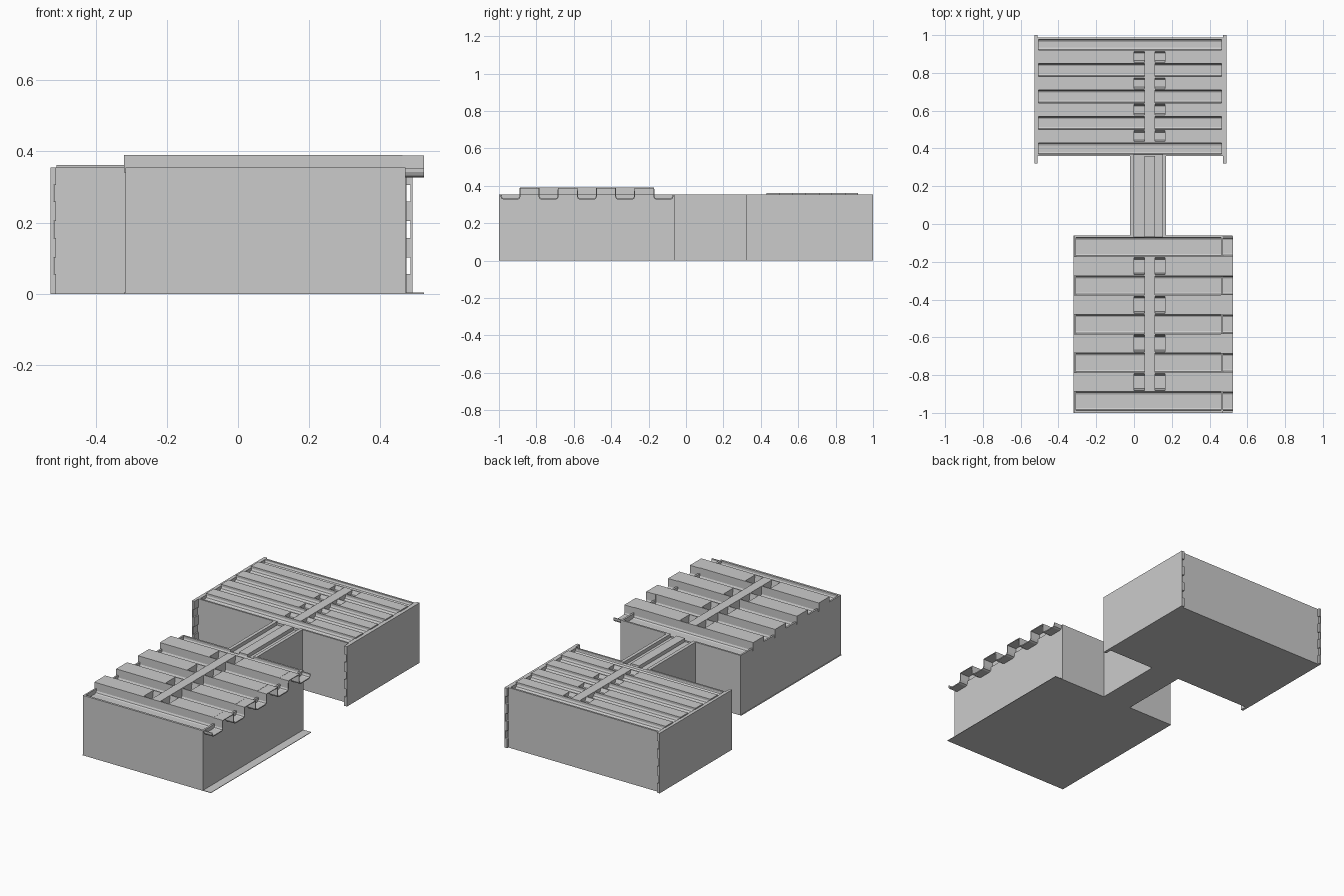
import bpy, bmesh

cube = bpy.data.objects.get("Cube")
if cube:
    bpy.data.objects.remove(cube, do_unlink=True)

grey = bpy.data.materials.new("plain_grey")
grey.use_nodes = True
grey.diffuse_color = (0.6, 0.6, 0.6, 1)
grey.node_tree.nodes["Principled BSDF"].inputs["Base Color"].default_value = (0.6, 0.6, 0.6, 1)


def finish(name, bm):
    bmesh.ops.recalc_face_normals(bm, faces=bm.faces)
    mesh = bpy.data.meshes.new(name)
    bm.to_mesh(mesh)
    bm.free()
    mesh.materials.append(grey)
    obj = bpy.data.objects.new(name, mesh)
    bpy.context.collection.objects.link(obj)
    return obj


def prism(name, outline, x0, x1, closed=True):
    """Extrude a (y, z) outline along x, as a solid or as an open strip."""
    bm = bmesh.new()
    a = [bm.verts.new((x0, y, z)) for y, z in outline]
    b = [bm.verts.new((x1, y, z)) for y, z in outline]
    n = len(outline)
    for i in range(n if closed else n - 1):
        j = (i + 1) % n
        bm.faces.new((a[i], a[j], b[j], b[i]))
    if closed:
        bm.faces.new(a)
        bm.faces.new(b)
    return finish(name, bm)


def box(name, x0, x1, y0, y1, z0, z1):
    return prism(name, [(y0, z0), (y1, z0), (y1, z1), (y0, z1)], x0, x1)


def corrugation(ys, low, high, pitted=False):
    """Alternate rounded valleys and flat ridges; pits replace the ridges by the spine."""
    pts = []
    for i, (y0, y1) in enumerate(zip(ys, ys[1:])):
        if i % 2 == 0:
            pts += [(y0, low + 0.014), (y0 + 0.005, low + 0.004), (y0 + 0.014, low),
                    (y1 - 0.014, low), (y1 - 0.005, low + 0.004), (y1, low + 0.014)]
        elif pitted:
            pts += [(y0, high), (y0 + 0.006, high), (y0 + 0.016, low + 0.005),
                    (y1 - 0.016, low + 0.005), (y1 - 0.006, high), (y1, high)]
        else:
            pts += [(y0, high), (y1, high)]
    return pts


def rows(start, end, first, last):
    """Row limits: narrow end valleys with seven even rows between."""
    return [start] + [first + (last - first) * i / 7 for i in range(8)] + [end]


SPINE = (0.055, 0.11)
TUNNEL = (-0.02, 0.17)
RIM = 0.355


def block(name, x0, x1, ys, low, high):
    """Solid body whose top carries the corrugated roof, pits and spine."""
    for part, a, b, pitted in (("right_body", x0, 0, False), ("right_pits", 0, SPINE[0], True),
                               ("middle_body", *SPINE, False),
                               ("left_pits", SPINE[1], 0.165, True),
                               ("left_body", 0.165, x1, False)):
        top = corrugation(ys, low, high, pitted)
        prism(f"{name}_{part}", top + [(ys[-1], 0), (ys[0], 0)], a, b)
    box(f"{name}_spine", *SPINE, ys[1], ys[-2], low - 0.01, high)


def split_wall(name, x0, x1, y0, y1):
    """Wall with an opening above the floor where the connector joins."""
    box(name + "_right", x0, 0, y0, y1, 0, RIM)
    box(name + "_left", 0.15, x1, y0, y1, 0, RIM)


# Front block
front_rows = rows(-0.988, -0.07, -0.888, -0.172)
block("front", -0.31, 0.462, front_rows, 0.329, 0.39)
box("front_end_wall", -0.315, 0.47, -1.0, -0.987, 0, RIM)
box("front_right_wall", -0.316, -0.306, -0.999, -0.061, 0, RIM)
box("front_left_wall", 0.46, 0.471, -0.999, -0.061, 0, RIM)
split_wall("front_inner_wall", -0.315, 0.47, -0.071, -0.06)
for i in range(1, 9, 2):
    box(f"front_ridge_end_{i}", -0.32, -0.305, front_rows[i], front_rows[i + 1], 0.34, 0.39)
box("front_floor_plate", -0.32, 0.522, -1.0, -0.06, 0, 0.003)

# Overhanging corrugated sheet along the left edge of the front block
strip = corrugation(front_rows, 0.329, 0.387)
strip = [(front_rows[0], 0.352)] + strip + [(front_rows[-1], 0.352)]
sheet = prism("roof_overhang", strip, 0.461, 0.523, closed=False)
solid = sheet.modifiers.new("thickness", 'SOLIDIFY')
solid.thickness = 0.006
solid.offset = 0

# Rear block
rear_rows = rows(0.367, 0.978, 0.43, 0.92)
block("rear", -0.51, 0.47, rear_rows, 0.335, 0.362)
box("rear_end_wall", -0.515, 0.474, 0.977, 0.988, 0, RIM)
box("rear_right_wall", -0.517, -0.506, 0.361, 0.987, 0, RIM)
box("rear_left_wall", 0.464, 0.473, 0.361, 0.987, 0, RIM)
split_wall("rear_inner_wall", -0.515, 0.474, 0.36, 0.37)

# Ribbed side sheets running past both ends of the rear block
for side, outer, skin, inner in (("right", -0.527, -0.519, -0.511), ("left", 0.49, 0.484, 0.472)):
    box(f"rear_{side}_sheet", *sorted((outer, skin)), 0.32, 1.0, 0, RIM)
    for i in range(4):
        z = i * 0.102
        box(f"rear_{side}_rib_{i}", *sorted((skin, inner)), 0.32, 1.0, z, min(z + 0.055, RIM))

# Connector between the blocks
box("connector_floor", -0.012, 0.162, -0.072, 0.37, 0, 0.334)
box("connector_right_wall", TUNNEL[0], 0, -0.065, 0.366, 0, RIM)
box("connector_left_wall", 0.15, TUNNEL[1], -0.065, 0.366, 0, RIM)
box("connector_spine", *SPINE, -0.07, 0.36, 0.32, RIM)
